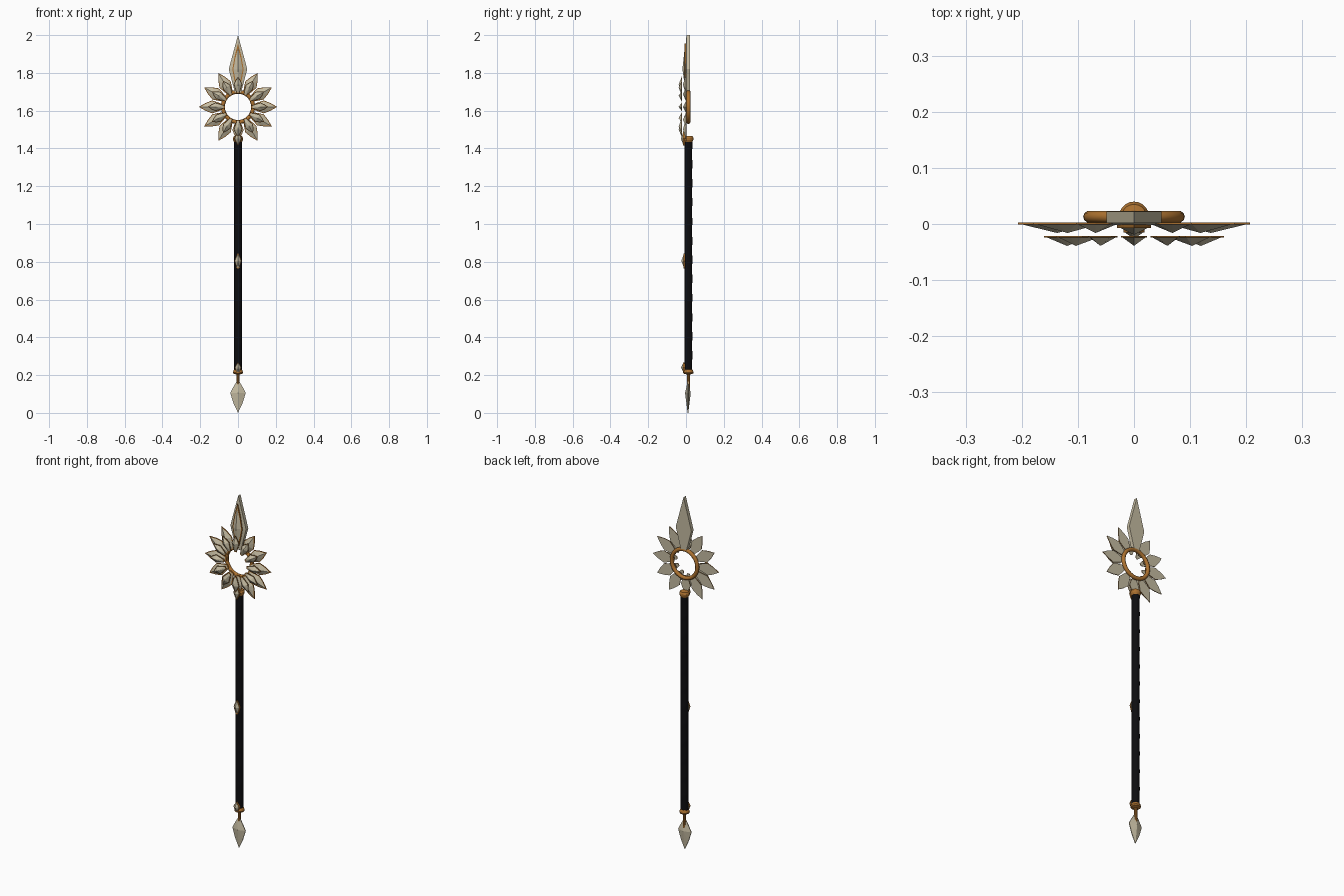
import bpy, bmesh, math
from mathutils import Vector

if "Cube" in bpy.data.objects:
    bpy.data.objects.remove(bpy.data.objects["Cube"])


def mat(name, c):
    m = bpy.data.materials.new(name)
    m.diffuse_color = (*c, 1)
    m.use_nodes = True
    m.node_tree.nodes["Principled BSDF"].inputs["Base Color"].default_value = m.diffuse_color
    return m


CREAM = mat("pale bone metal", (0.56, 0.50, 0.36))
GOLD = mat("amber bronze", (0.42, 0.17, 0.03))
BLACK = mat("black leather", (0.004, 0.004, 0.005))
AX = 0.013   # y of the shaft axis
CZ = 1.62    # height of the sunburst centre


def finish(bm, name, mats, smooth=False):
    bmesh.ops.recalc_face_normals(bm, faces=bm.faces[:])
    me = bpy.data.meshes.new(name)
    bm.to_mesh(me)
    bm.free()
    for m in mats:
        me.materials.append(m)
    for p in me.polygons:
        p.use_smooth = smooth
    ob = bpy.data.objects.new(name, me)
    bpy.context.collection.objects.link(ob)
    return ob


def leaf(name, z0, ang, r0, r1, hw, yb, yf, yp, wide=0.5, rim=0.88, base=0.3, sides=1, mirror=False):
    """Pointed leaf along direction ang in the xz plane: flat back, rim and faceted ridge."""
    L = r1 - r0
    half = [(0, base), (wide * 0.5, 0.5 + base * 0.62), (wide, 1.0), (wide + (1 - wide) * 0.5, 0.6)]
    pts = [(r0 + L * t, hw * w) for t, w in half] + [(r1, 0)]
    pts += [(r0 + L * t, -hw * w) for t, w in reversed(half)]
    ca, sa = math.cos(ang), math.sin(ang)
    bm = bmesh.new()

    def v(r, s, y):
        return bm.verts.new((r * ca - s * sa, y, z0 + r * sa + s * ca))

    mid = r0 + L * wide
    back = [v(r, s, yb) for r, s in pts]
    front = [v(r, s, yf) for r, s in pts]
    inner = [v(mid + (r - mid) * rim, s * rim, yf) for r, s in pts]
    peak = v(mid, 0, yp)
    n = len(pts)
    if mirror:
        bp = v(mid, 0, yb + (yf - yp))
    else:
        bm.faces.new(back)
    for i in range(n):
        j = (i + 1) % n
        f = bm.faces.new((back[i], back[j], front[j], front[i]))
        f.material_index = sides
        f = bm.faces.new((front[i], front[j], inner[j], inner[i]))
        f.material_index = sides
        bm.faces.new((inner[i], inner[j], peak))
        if mirror:
            bm.faces.new((back[i], back[j], bp))
    return finish(bm, name, [CREAM, GOLD])


def lathe(name, prof, mats, n=20):
    """Closed turned part around the shaft axis."""
    bm = bmesh.new()
    rings = [[bm.verts.new((r * math.cos(2 * math.pi * i / n), AX + r * math.sin(2 * math.pi * i / n), z))
              for i in range(n)] for r, z in prof]
    for a, b in zip(rings, rings[1:]):
        for i in range(n):
            j = (i + 1) % n
            bm.faces.new((a[i], a[j], b[j], b[i]))
    bm.faces.new(rings[0])
    bm.faces.new(rings[-1])
    return finish(bm, name, mats)


# Leather wrapped shaft with a slight spiral bulge
n, rows = 16, 100
bm = bmesh.new()
prev = None
for k in range(rows + 1):
    z = 0.22 + 1.23 * k / rows
    ring = []
    for i in range(n):
        a = 2 * math.pi * i / n
        r = 0.0200 + 0.0013 * max(0, math.sin(a - z * 62)) ** 3
        ring.append(bm.verts.new((r * math.cos(a), AX + r * math.sin(a), z)))
    if prev:
        for i in range(n):
            j = (i + 1) % n
            bm.faces.new((prev[i], prev[j], ring[j], ring[i]))
    else:
        bm.faces.new(ring)
    prev = ring
bm.faces.new(prev)
finish(bm, "shaft", [BLACK], True)

# Collars at both ends and the lower rod
lathe("top_collar", [(0.021, 1.435), (0.026, 1.445), (0.027, 1.455), (0.022, 1.465), (0.012, 1.467)], [GOLD])
lathe("bottom_collar", [(0.012, 0.204), (0.025, 0.208), (0.027, 0.215), (0.023, 0.226), (0.020, 0.23)], [GOLD])
lathe("tail_rod", [(0.004, 0.10), (0.009, 0.115), (0.008, 0.15), (0.008, 0.21)], [GOLD], 10)

# Sunburst ring behind the petals
bpy.ops.mesh.primitive_torus_add(major_segments=40, minor_segments=10, major_radius=0.080,
                                 minor_radius=0.0105, location=(0, AX, CZ),
                                 rotation=(math.pi / 2, 0, 0))
ring = bpy.context.object
ring.name = "sunburst_ring"
ring.data.materials.append(GOLD)
bpy.ops.object.shade_smooth()

# Two layers of petals, the top one of the back layer gives way to the blade
for k in range(12):
    a = math.radians(30 * k)
    if k not in (3, 9):
        leaf("back_petal", CZ, a, 0.072, 0.207, 0.034, 0.003, -0.001, -0.016, wide=0.48)
    leaf("front_petal", CZ, a, 0.070, 0.160, 0.023, -0.021, -0.024, -0.039, wide=0.55)
leaf("lower_back_petal", CZ, math.radians(270), 0.072, 0.175, 0.03, 0.003, -0.001, -0.014)

# Main blade with raised inlay
up, down = math.pi / 2, -math.pi / 2


def blade():
    pts = [(0.016, 1.695), (0.049, 1.82), (0.0, 2.0), (-0.049, 1.82), (-0.016, 1.695)]
    bm = bmesh.new()
    b = [bm.verts.new((x, 0.022, z)) for x, z in pts]
    f = [bm.verts.new((x, 0.002, z)) for x, z in pts]
    c = bm.verts.new((0, -0.008, 1.82))
    bm.faces.new(b)
    for i in range(5):
        j = (i + 1) % 5
        bm.faces.new((b[i], b[j], f[j], f[i]))
        bm.faces.new((f[i], f[j], c))
    finish(bm, "blade", [CREAM])


blade()
leaf("blade_inlay", 0, up, 1.72, 1.955, 0.030, 0.0, -0.007, -0.019, wide=0.42, rim=0.82)

# Tail point
leaf("tail_point", 0, down, -0.165, 0.0, 0.041, 0.012, 0.008, -0.005, wide=0.36, rim=0.95,
     base=0.2, sides=0, mirror=True)

# Small leaf ornaments on the shaft front
leaf("middle_ornament", 0, up, 0.765, 0.845, 0.019, -0.004, -0.012, -0.025, rim=0.85)
leaf("lower_ornament", 0, up, 0.212, 0.268, 0.018, -0.004, -0.015, -0.027, rim=0.85)
leaf("upper_ornament", 0, down, -1.49, -1.415, 0.019, -0.004, -0.015, -0.027, rim=0.85)
